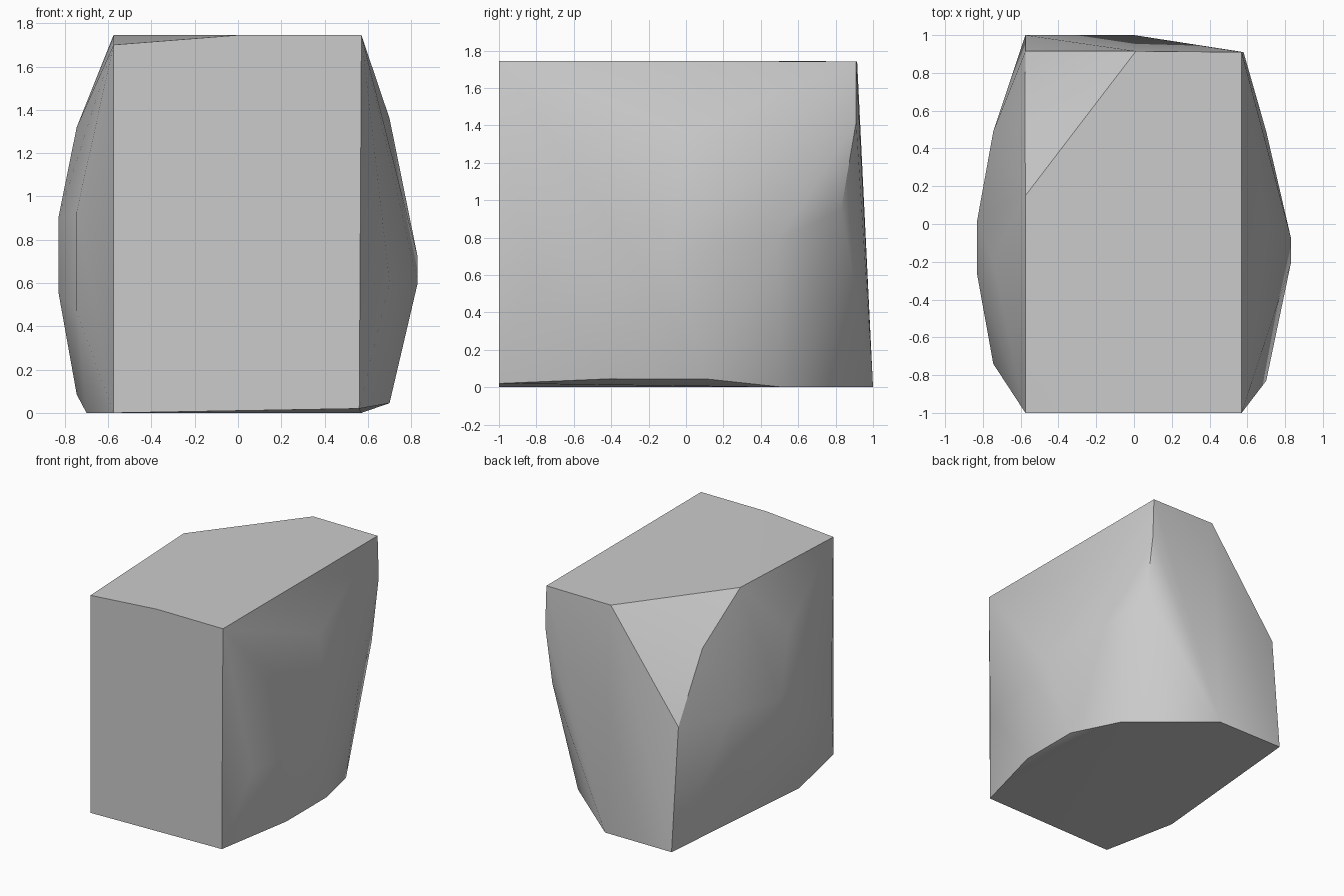
import bpy, bmesh, math

cube = bpy.data.objects.get("Cube")
if cube:
    bpy.data.objects.remove(cube, do_unlink=True)

# Stone colour
stone = bpy.data.materials.new("stone_grey")
stone.use_nodes = True
grey = (0.6, 0.6, 0.6, 1)
stone.diffuse_color = grey
stone.node_tree.nodes["Principled BSDF"].inputs["Base Color"].default_value = grey

# Corners of the stone, grouped by side
top = [(-.575, -1, 1.7), (0, -1, 1.745), (.57, -1, 1.745),
       (.57, .91, 1.742), (.01, .915, 1.742), (-.575, .15, 1.745)]
bottom = [(-.575, -1, 0), (.56, -1, .02), (.7, -.4, .045), (.7, .1, .045),
          (.57, .52, 0), (0, 1, 0), (-.575, 1, 0), (-.7, -.4, 0)]
back_edges = [(-.575, .915, .945), (-.577, .62, 1.45),
              (.58, .91, 1.42), (.575, .83, .95)]
left_bulge = [(.7, -.83, .6), (.83, -.21, .6), (.83, -.07, .72),
              (.7, 0, 1.36), (.7, .49, .78)]
right_bulge = [(-.745, y, z) for y in (-.74, .49) for z in (.47, .93)]
right_bulge += [(-.83, y, z) for y in (-.27, .02) for z in (.56, .9)]
right_bulge += [(-.745, -.2, 1.32), (-.745, -.25, .085)]

# Wrap the corners in one closed skin
bm = bmesh.new()
for p in top + bottom + back_edges + left_bulge + right_bulge:
    bm.verts.new(p)
hull = bmesh.ops.convex_hull(bm, input=bm.verts)
loose = [v for v in bm.verts if not v.link_faces]
bmesh.ops.delete(bm, geom=loose, context='VERTS')
bmesh.ops.dissolve_limit(bm, angle_limit=math.radians(.5),
                         verts=bm.verts, edges=bm.edges)
bmesh.ops.recalc_face_normals(bm, faces=bm.faces)
mesh = bpy.data.meshes.new("stone_block")
bm.to_mesh(mesh)
bm.free()
mesh.materials.append(stone)

block = bpy.data.objects.new("stone_block", mesh)
bpy.context.collection.objects.link(block)
bpy.ops.object.select_all(action='DESELECT')
block.select_set(True)
bpy.context.view_layer.objects.active = block
bpy.ops.object.shade_smooth_by_angle(angle=math.radians(30))
